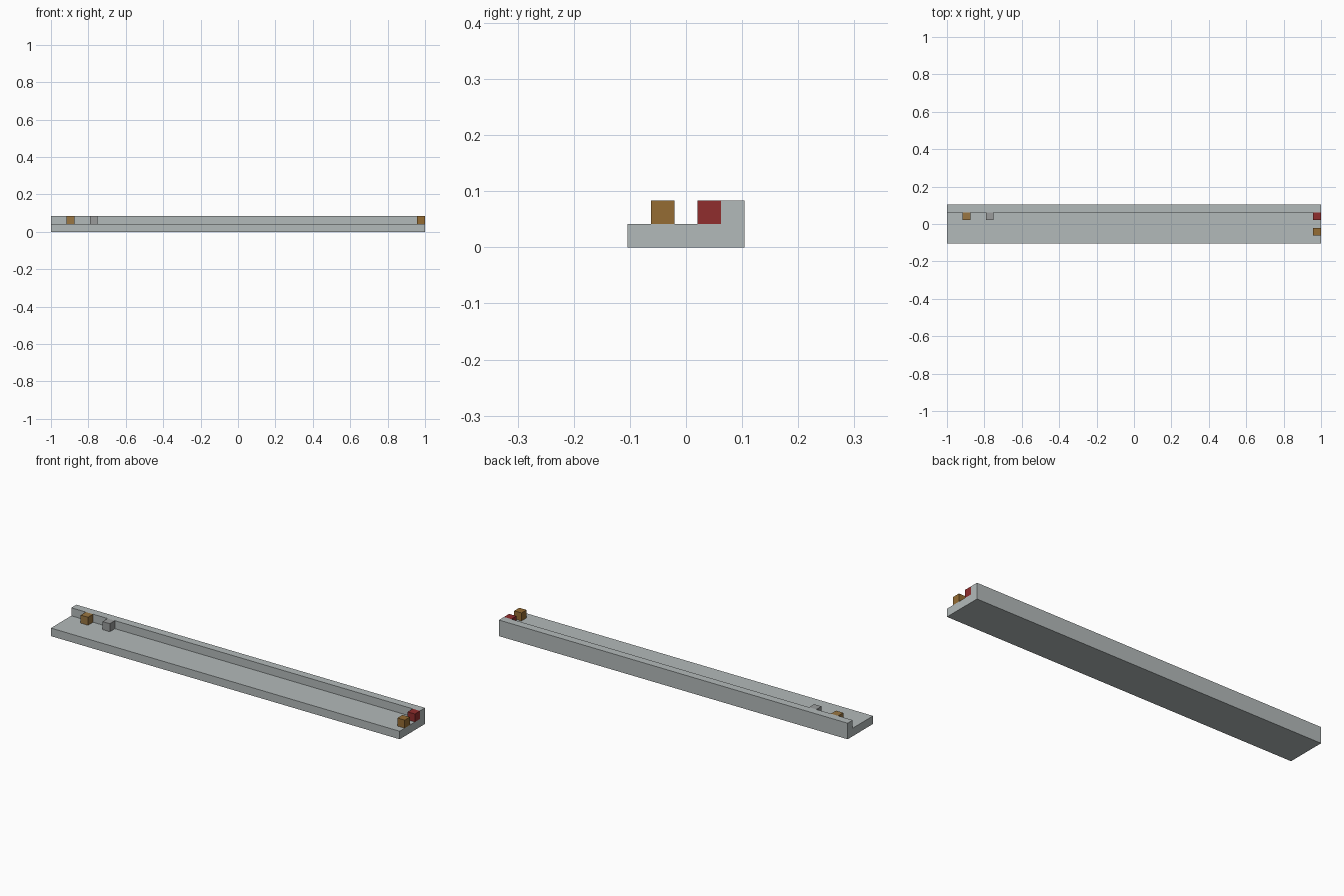
import bpy
import bmesh

cube = bpy.data.objects.get("Cube")
if cube:
    bpy.data.objects.remove(cube, do_unlink=True)

U = 1 / 24  # one block


def material(name, rgb):
    m = bpy.data.materials.new(name)
    m.use_nodes = True
    color = (*rgb, 1)
    m.diffuse_color = color
    m.node_tree.nodes["Principled BSDF"].inputs["Base Color"].default_value = color
    return m


stone = material("pale grey", (0.45, 0.49, 0.49))
steel = material("mid grey", (0.32, 0.33, 0.33))
wood = material("brown", (0.30, 0.15, 0.033))
tan = material("tan", (0.32, 0.18, 0.055))
red = material("dark red", (0.28, 0.026, 0.026))


def extrude_profile(name, profile, x0, x1, mat):
    """Sweep a (y, z) outline, given in blocks, along x."""
    bm = bmesh.new()
    face = bm.faces.new([bm.verts.new((x0 * U, y * U, z * U)) for y, z in profile])
    swept = bmesh.ops.extrude_face_region(bm, geom=[face])
    verts = [v for v in swept["geom"] if isinstance(v, bmesh.types.BMVert)]
    bmesh.ops.translate(bm, verts=verts, vec=((x1 - x0) * U, 0, 0))
    bmesh.ops.recalc_face_normals(bm, faces=bm.faces)
    mesh = bpy.data.meshes.new(name)
    bm.to_mesh(mesh)
    bm.free()
    mesh.materials.append(mat)
    obj = bpy.data.objects.new(name, mesh)
    bpy.context.collection.objects.link(obj)


def block(name, x, y, mat):
    """One block standing on the floor, by its lower corner."""
    extrude_profile(name, [(y, 1), (y + 1, 1), (y + 1, 2), (y, 2)], x, x + 1, mat)


# Long floor with a raised wall along the back
extrude_profile("floor_and_back_wall",
                [(-2.5, 0), (2.5, 0), (2.5, 2), (1.5, 2), (1.5, 1), (-2.5, 1)],
                -24, 24, stone)

# Small blocks on the floor
block("tan_block", -22, 0.5, tan)
block("grey_block", -19, 0.5, steel)
block("red_block", 23, 0.5, red)
block("brown_block", 23, -1.5, wood)
